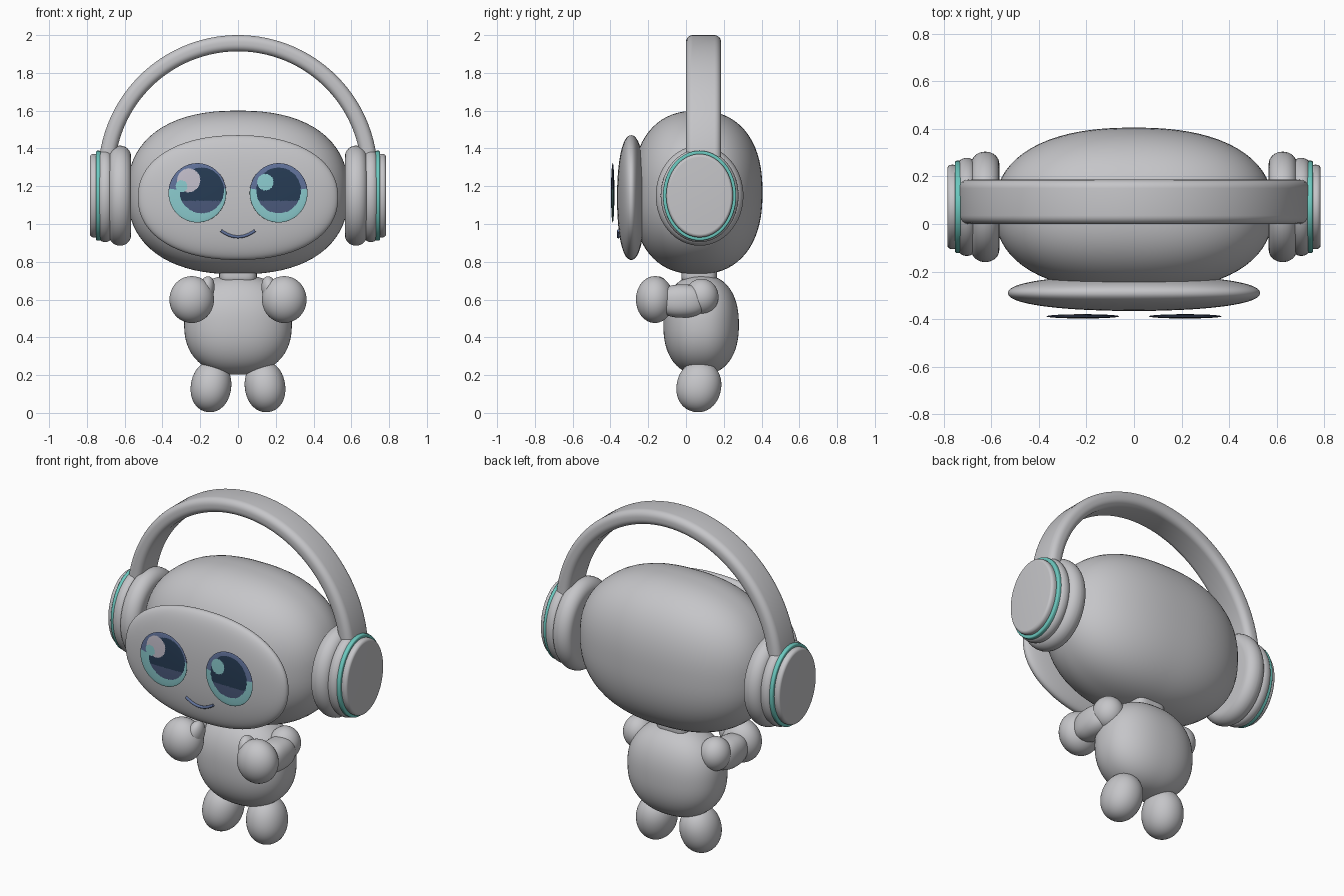
import bpy, bmesh
from math import sin, cos, pi
from mathutils import Matrix, Vector

cube = bpy.data.objects.get("Cube")
if cube:
    bpy.data.objects.remove(cube, do_unlink=True)


def material(name, r, g, b):
    m = bpy.data.materials.new(name)
    m.use_nodes = True
    m.diffuse_color = (r, g, b, 1)
    bsdf = next(n for n in m.node_tree.nodes if n.type == 'BSDF_PRINCIPLED')
    bsdf.inputs["Base Color"].default_value = (r, g, b, 1)
    return m


GREY = material("soft grey", 0.56, 0.56, 0.58)
TEAL = material("teal trim", 0.15, 0.58, 0.52)
NAVY = material("pupil navy", 0.02, 0.045, 0.09)
SLATE = material("iris slate blue", 0.12, 0.17, 0.33)
DUSK = material("pupil dusk blue", 0.07, 0.1, 0.2)
AQUA = material("iris aqua", 0.26, 0.6, 0.62)
PALE = material("eye highlight", 0.55, 0.52, 0.6)


def finish(name, bm, mats, loc=(0, 0, 0), rot=(0, 0, 0)):
    bmesh.ops.recalc_face_normals(bm, faces=bm.faces)
    mesh = bpy.data.meshes.new(name)
    bm.to_mesh(mesh)
    bm.free()
    for m in mats:
        mesh.materials.append(m)
    ob = bpy.data.objects.new(name, mesh)
    ob.location, ob.rotation_euler = loc, rot
    bpy.context.collection.objects.link(ob)
    smooth(ob)
    return ob


def smooth(ob):
    bpy.ops.object.select_all(action='DESELECT')
    ob.select_set(True)
    bpy.context.view_layer.objects.active = ob
    bpy.ops.object.shade_smooth_by_angle(angle=0.7)


def blob(name, loc, radii, power=2.0, rot=(0, 0, 0), seg=48):
    """Ellipsoid whose roundness is set by the power (2 is a true ellipsoid)."""
    bm = bmesh.new()
    bmesh.ops.create_uvsphere(bm, u_segments=seg, v_segments=seg // 2, radius=1)
    for v in bm.verts:
        norm = sum(abs(c) ** power for c in v.co) ** (1 / power)
        v.co = Vector(c / norm * r for c, r in zip(v.co, radii))
    return finish(name, bm, [GREY], loc, rot)


def pad(name, x0, x1, ry, rz, edge, mat, side, cy=0.072, cz=1.15):
    """Elliptical disc along x with rounded rims."""
    half, n = (x1 - x0) / 2, 8
    arc = [(rz - edge + edge * sin(a), half - edge + edge * cos(a))
           for a in (pi / 2 * i / n for i in range(n + 1))]
    profile = [(0, half)] + arc + [(r, -x) for r, x in reversed(arc)] + [(0, -half)]
    bm = bmesh.new()
    vs = [bm.verts.new((x, 0, r)) for r, x in profile]
    es = [bm.edges.new(p) for p in zip(vs, vs[1:])]
    bmesh.ops.spin(bm, geom=vs + es, cent=(0, 0, 0), axis=(1, 0, 0),
                   angle=2 * pi, steps=64)
    bmesh.ops.remove_doubles(bm, verts=bm.verts, dist=0.0001)
    bmesh.ops.scale(bm, verts=bm.verts, vec=(1, ry / rz, 1))
    return finish(name, bm, [mat], (side * (x0 + x1) / 2, cy, cz))


# Head, face plate, neck and torso
blob("head", (0, 0.06, 1.167), (0.585, 0.345, 0.433), 2.35, seg=80)
blob("face_plate", (0, -0.29, 1.14), (0.53, 0.075, 0.33), 2.2, seg=80)
blob("neck", (0, 0.07, 0.74), (0.1, 0.095, 0.06), 4)
blob("torso", (0, 0.08, 0.467), (0.285, 0.2, 0.265), 2.3, seg=64)

# Limbs and ear cups, one set per side
for side, label in ((1, "left"), (-1, "right")):
    blob(label + "_shoulder", (side * 0.25, 0.082, 0.615), (0.085, 0.09, 0.095))
    blob(label + "_arm", (side * 0.265, -0.02, 0.592), (0.08, 0.13, 0.088), 2.4)
    blob(label + "_hand", (side * 0.245, -0.165, 0.6), (0.118, 0.1, 0.124))
    blob(label + "_thumb", (side * 0.172, -0.15, 0.645), (0.045, 0.06, 0.08),
         rot=(0, side * -0.25, 0))
    blob(label + "_foot", (side * 0.143, 0.068, 0.139), (0.107, 0.118, 0.136),
         2.1, rot=(-0.2, side * -0.15, 0))
    pad(label + "_ear_cushion", 0.566, 0.684, 0.232, 0.265, 0.058, GREY, side)
    pad(label + "_ear_shell", 0.666, 0.74, 0.206, 0.246, 0.036, GREY, side)
    pad(label + "_ear_ring", 0.726, 0.752, 0.194, 0.238, 0.008, TEAL, side)
    pad(label + "_ear_cap", 0.74, 0.784, 0.177, 0.221, 0.018, GREY, side)

# Headband: rounded strap section swept over a half circle
bm = bmesh.new()
r_mid, r_half, y_half, edge = 0.697, 0.043, 0.093, 0.036
loop = []
for k, (sx, sy) in enumerate(((1, 1), (-1, 1), (-1, -1), (1, -1))):
    for i in range(7):
        a = pi / 2 * (k + i / 6)
        loop.append(bm.verts.new((r_mid + sx * (r_half - edge) + edge * cos(a),
                                  sy * (y_half - edge) + edge * sin(a), 0)))
edges = [bm.edges.new((loop[i - 1], loop[i])) for i in range(len(loop))]
bmesh.ops.spin(bm, geom=loop + edges, cent=(0, 0, 0), axis=(0, -1, 0),
               angle=pi, steps=80)
bmesh.ops.holes_fill(bm, edges=[e for e in bm.edges if e.is_boundary], sides=0)
finish("headband", bm, [GREY], (0, 0.093, 1.26))


# Eyes: thin lenses coloured by position on the disc
def inside(u, v, cu, cv, r):
    return (u - cu) ** 2 + (v - cv) ** 2 < r * r


def eye_colour(u, v, side):
    if side < 0:
        if inside(u, v, -0.55, 0.22, 0.2):
            return 3
        if inside(u, v, -0.3, 0.42, 0.4):
            return 4
    elif inside(u, v, -0.46, 0.36, 0.28):
        return 3
    if inside(u, v, 0.15 if side < 0 else 0, 0.08, 0.77):
        return 0 if v > -0.27 else 2
    return 1 if v > 0.12 else 3


for side, label in ((1, "left"), (-1, "right")):
    bm = bmesh.new()
    bmesh.ops.create_uvsphere(bm, u_segments=128, v_segments=96, radius=1,
                              matrix=Matrix.Rotation(pi / 2, 4, 'X'))
    for f in bm.faces:
        c = f.calc_center_median()
        f.material_index = eye_colour(c.x, c.z, side)
    bmesh.ops.scale(bm, verts=bm.verts, vec=(0.153, 0.009, 0.157))
    finish(label + "_eye", bm, [NAVY, SLATE, DUSK, AQUA, PALE],
           (side * 0.215, -0.388, 1.165))

# Smile: a thin bent tube
curve = bpy.data.curves.new("smile", 'CURVE')
curve.dimensions = '3D'
curve.bevel_depth, curve.bevel_resolution = 0.008, 3
curve.use_fill_caps = True
spline = curve.splines.new('POLY')
spline.points.add(24)
for i, p in enumerate(spline.points):
    t = i / 12 - 1
    p.co = (0.09 * t, -0.358, 0.932 + 0.033 * t * t, 1)
curve.materials.append(SLATE)
smile = bpy.data.objects.new("smile", curve)
bpy.context.collection.objects.link(smile)
bpy.ops.object.select_all(action='DESELECT')
smile.select_set(True)
bpy.context.view_layer.objects.active = smile
bpy.ops.object.convert(target='MESH')
smooth(bpy.context.view_layer.objects.active)
